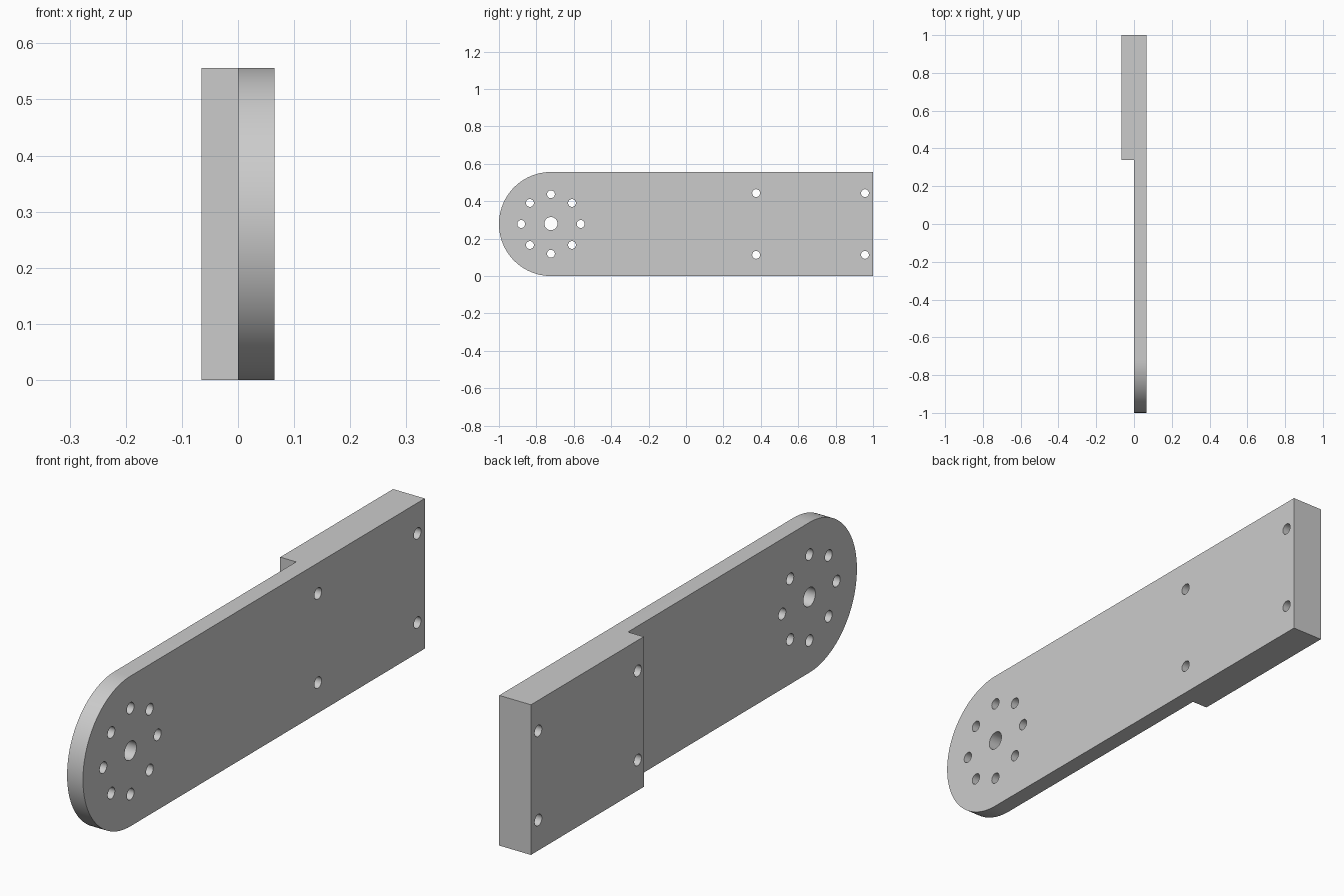
import bpy, bmesh
from math import sin, cos, pi
from mathutils import Matrix

cube = bpy.data.objects.get("Cube")
if cube:
    bpy.data.objects.remove(cube, do_unlink=True)

HALF = 0.065            # half of the full thickness
RADIUS = 0.278          # rounded end, half of the height
PIVOT_Y = RADIUS - 1    # centre of the rounded end
STEP_Y = 0.34           # where the thick block starts


def make_object(name, bm):
    bmesh.ops.recalc_face_normals(bm, faces=bm.faces)
    mesh = bpy.data.meshes.new(name)
    bm.to_mesh(mesh)
    bm.free()
    obj = bpy.data.objects.new(name, mesh)
    bpy.context.collection.objects.link(obj)
    return obj


def add_hole(bm, y, z, radius):
    place = Matrix.Translation((0, y, z)) @ Matrix.Rotation(pi / 2, 4, 'Y')
    bmesh.ops.create_cone(bm, cap_ends=True, segments=32, radius1=radius,
                          radius2=radius, depth=4 * HALF, matrix=place)


def cut(target, cutter):
    cutter.hide_render = True
    mod = target.modifiers.new(cutter.name, 'BOOLEAN')
    mod.operation = 'DIFFERENCE'
    mod.solver = 'EXACT'
    mod.object = cutter
    bpy.ops.object.modifier_apply(modifier=mod.name)
    bpy.data.objects.remove(cutter, do_unlink=True)


# Full-thickness bar with one rounded end
steps = 64
outline = [(1, 0), (1, 2 * RADIUS)]
for i in range(steps + 1):
    a = pi / 2 + pi * i / steps
    outline.append((PIVOT_Y + RADIUS * cos(a), RADIUS + RADIUS * sin(a)))
bm = bmesh.new()
face = bm.faces.new([bm.verts.new((-HALF, y, z)) for y, z in outline])
side = bmesh.ops.extrude_face_region(bm, geom=[face])["geom"]
bmesh.ops.translate(bm, vec=(2 * HALF, 0, 0),
                    verts=[v for v in side if isinstance(v, bmesh.types.BMVert)])
arm = make_object("mounting_arm", bm)
bpy.ops.object.select_all(action='DESELECT')
arm.select_set(True)
bpy.context.view_layer.objects.active = arm

# Thin the long section, leaving the block at the back
bm = bmesh.new()
bmesh.ops.create_cube(bm, size=2, matrix=Matrix.Translation((-1, STEP_Y - 1, RADIUS))
                      @ Matrix.Diagonal((1, 1, 1, 1)))
bmesh.ops.translate(bm, vec=(0, -1, 0), verts=[v for v in bm.verts if v.co.y < 0])
cut(arm, make_object("step_cutter", bm))

# Pivot hole, ring of bolt holes, and four block holes
bm = bmesh.new()
add_hole(bm, PIVOT_Y, RADIUS + 0.002, 0.035)
for i in range(8):
    a = i * pi / 4
    add_hole(bm, PIVOT_Y + 0.159 * cos(a), RADIUS + 0.159 * sin(a), 0.021)
for y in (0.375, 0.957):
    for dz in (-0.165, 0.165):
        add_hole(bm, y, RADIUS + dz, 0.021)
cut(arm, make_object("hole_cutter", bm))

# Plain grey finish
grey = bpy.data.materials.new("plain_grey")
grey.use_nodes = True
colour = (0.6, 0.6, 0.6, 1)
grey.diffuse_color = colour
grey.node_tree.nodes["Principled BSDF"].inputs["Base Color"].default_value = colour
arm.data.materials.clear()
arm.data.materials.append(grey)
for poly in arm.data.polygons:
    poly.material_index = 0
bpy.ops.object.shade_smooth_by_angle(angle=pi / 6)
